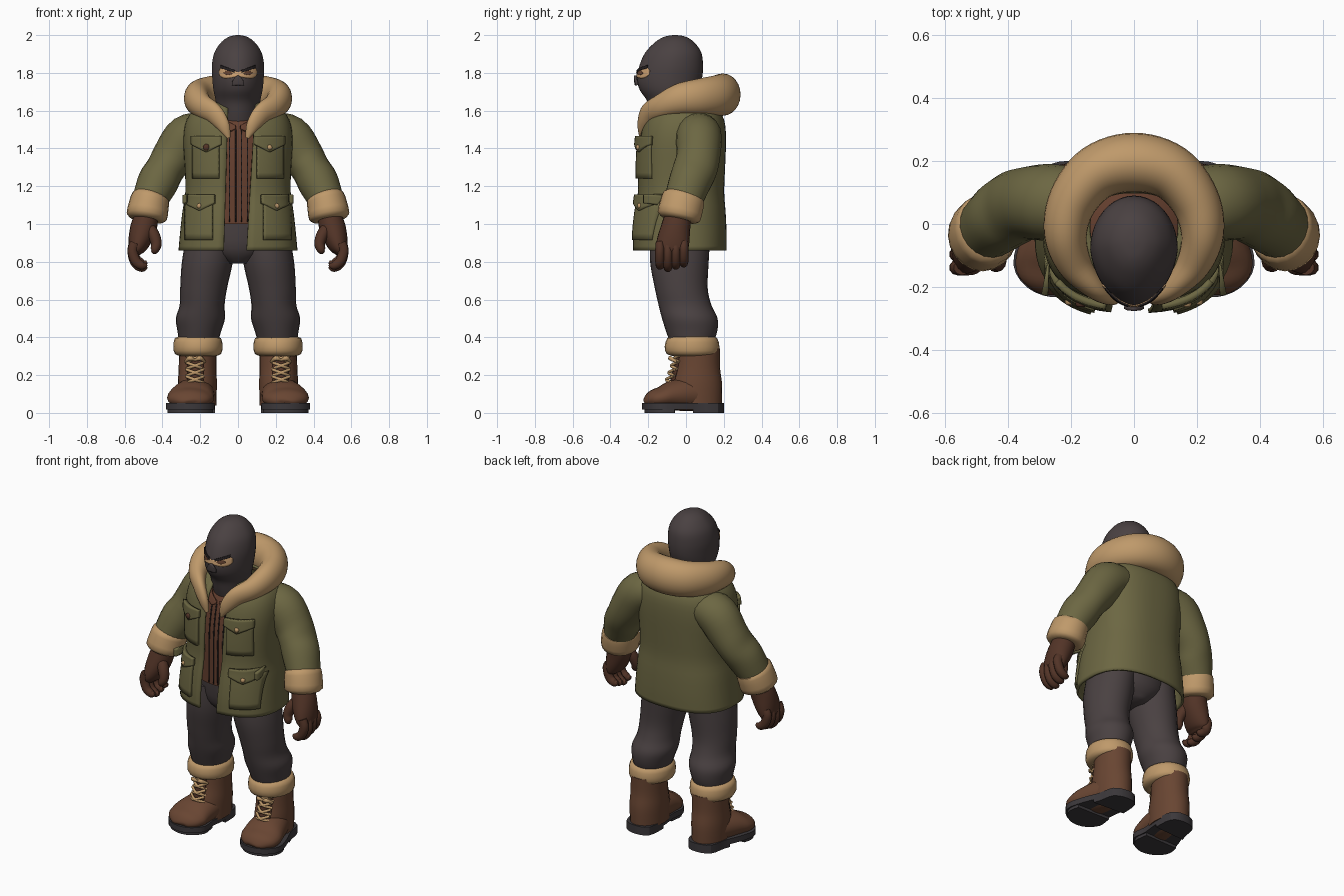
import bpy, bmesh, math
from mathutils import Vector
from mathutils.bvhtree import BVHTree

if "Cube" in bpy.data.objects:
    bpy.data.objects.remove(bpy.data.objects["Cube"])


def material(name, r, g, b):
    m = bpy.data.materials.new(name)
    m.use_nodes = True
    m.diffuse_color = (r, g, b, 1)
    m.node_tree.nodes["Principled BSDF"].inputs["Base Color"].default_value = (r, g, b, 1)
    return m


OLIVE = material("olive cloth", .15, .135, .055)
FUR = material("tan fur", .52, .32, .145)
GLOVE = material("dark brown leather", .085, .034, .02)
BOOT = material("brown leather", .14, .06, .032)
CHARCOAL = material("charcoal knit", .068, .053, .054)
SOLE = material("dark rubber", .045, .04, .044)
SHIRT = material("russet shirt", .13, .05, .028)
SKIN = material("skin", .62, .36, .17)
DARK = material("near black", .018, .014, .015)


def finish(name, bm, mat, angle=50):
    bmesh.ops.recalc_face_normals(bm, faces=bm.faces)
    me = bpy.data.meshes.new(name)
    bm.to_mesh(me)
    me.materials.append(mat)
    me.shade_smooth()
    me.set_sharp_from_angle(angle=math.radians(angle))
    ob = bpy.data.objects.new(name, me)
    bpy.context.scene.collection.objects.link(ob)
    return ob, BVHTree.FromBMesh(bm)


def spline(pts, sub, closed=False):
    """Catmull-Rom interpolation of points of any dimension."""
    n, out = len(pts), []
    for i in range(n if closed else n - 1):
        idx = [(i + k) % n if closed else min(max(i + k, 0), n - 1) for k in (-1, 0, 1, 2)]
        for s in range(sub):
            t = s / sub
            out.append([.5 * (2 * b + (c - a) * t + (2 * a - 5 * b + 4 * c - d) * t * t
                              + (3 * b - a - 3 * c + d) * t ** 3)
                        for a, b, c, d in zip(*[pts[j] for j in idx])])
    return out if closed else out + [list(pts[-1])]


def tube(name, pts, mat, side=1, n=20, flat=False, ref=(1, 0, 0), sub=4, egg=0):
    """Loft ellipses (x, y, z, half width along ref, other half width)."""
    path = spline([(p[0] * side, *p[1:]) for p in pts], sub)
    bm, rings = bmesh.new(), []
    for i, (x, y, z, a, b) in enumerate(path):
        t = Vector(path[min(i + 1, len(path) - 1)][:3]) - Vector(path[max(i - 1, 0)][:3])
        t = Vector((0, 0, 1)) if flat else t.normalized()
        u = Vector(ref)
        u = (u - t * u.dot(t)).normalized()
        v = t.cross(u)
        ring = []
        for k in range(n):
            w = math.tau * k / n
            c, s = math.cos(w), math.sin(w)
            ring.append(bm.verts.new(Vector((x, y, z)) + u * a * c * (1 + egg * min(s, 0)) + v * b * s))
        rings.append(ring)
    for r, q in zip(rings, rings[1:]):
        for k in range(n):
            bm.faces.new((r[k], r[(k + 1) % n], q[(k + 1) % n], q[k]))
    bm.faces.new(rings[0])
    bm.faces.new(rings[-1])
    return finish(name, bm, mat)


def prism(name, outline, z0, z1, mat, side):
    bm = bmesh.new()
    face = bm.faces.new([bm.verts.new((x * side, y, z0)) for x, y in outline])
    ext = bmesh.ops.extrude_face_region(bm, geom=[face])["geom"]
    bmesh.ops.translate(bm, vec=(0, 0, z1 - z0), verts=[e for e in ext if isinstance(e, bmesh.types.BMVert)])
    return finish(name, bm, mat, 30)


def patch(name, tree, x0, x1, low, high, off, thick, mat, nx=12, nz=6):
    """A thin panel laid over the front of a surface; low and high give z from u in 0..1."""
    bm, grid = bmesh.new(), []
    for i in range(nx + 1):
        u = i / nx
        x, col = x0 + (x1 - x0) * u, []
        for j in range(nz + 1):
            z = low(u) + (high(u) - low(u)) * j / nz
            hit = tree.ray_cast(Vector((x, -1, z)), Vector((0, 1, 0)))[0]
            col.append(bm.verts.new((x, (hit.y if hit else -.2) - off, z)))
        grid.append(col)
    for a, b in zip(grid, grid[1:]):
        for j in range(nz):
            bm.faces.new((a[j], b[j], b[j + 1], a[j + 1]))
    ob, _ = finish(name, bm, mat)
    mod = ob.modifiers.new("thickness", "SOLIDIFY")
    mod.thickness, mod.offset = thick, 0


def button(name, tree, x, z, off, r, mat):
    y = tree.ray_cast(Vector((x, -1, z)), Vector((0, 1, 0)))[0].y - off
    tube(name, [(x, y + .01, z, r, r), (x, y, z, r, r), (x, y - .006, z, r * .6, r * .6)], mat, n=12, sub=1)


# Head in a knitted mask, with the eye slot
_, head = tube("masked_head", [
    (0, -.05, 1.5, .11, .11), (0, -.065, 1.58, .112, .12), (0, -.075, 1.65, .118, .13),
    (0, -.088, 1.71, .13, .157), (0, -.087, 1.77, .136, .172), (0, -.078, 1.84, .138, .168),
    (0, -.067, 1.91, .124, .147), (0, -.06, 1.965, .086, .1), (0, -.058, 1.992, .045, .055),
    (0, -.057, 2, .008, .01)], CHARCOAL, n=40, flat=True, egg=.12)
patch("eye_slot", head, -.1, .1,
      lambda u: 1.762 + .02 * (1 - abs(2 * u - 1)) + .03 * abs(2 * u - 1) ** 6,
      lambda u: 1.803 + .04 * abs(2 * u - 1) - .03 * abs(2 * u - 1) ** 8, .003, .004, SKIN, 24)
patch("mask_nose", head, -.03, .03, lambda u: 1.735, lambda u: 1.752 + .034 * math.sin(math.pi * u),
      .01, .014, CHARCOAL)
for s, side in ((1, "left"), (-1, "right")):
    patch(side + "_eye", head, s * .03, s * .075, lambda u: 1.796 - .008 * math.sin(math.pi * u),
          lambda u: 1.8 + .012 * math.sin(math.pi * u), .006, .004, BOOT)
    patch(side + "_brow", head, s * .018, s * .09, lambda u: 1.802 + .022 * u,
          lambda u: 1.815 + .026 * u, .007, .006, DARK)

# Shirt, with stripes, placket and collar points
_, shirt = tube("shirt", [(0, -.03, 1, .24, .195), (0, -.03, 1.3, .23, .195), (0, -.035, 1.48, .19, .165),
                          (0, -.045, 1.56, .11, .12)], SHIRT, n=40, flat=True)
for i, x in enumerate((-.045, -.012, .018, .05)):
    patch("shirt_stripe_%d" % i, shirt, x - .003, x + .003, lambda u: 1.01, lambda u: 1.5, .002, .004, DARK, 1, 12)
for s, side in ((1, "left"), (-1, "right")):
    patch(side + "_shirt_collar", shirt, s * .012, s * .09, lambda u: 1.49 + .04 * abs(u - .35),
          lambda u: 1.52 + .04 * u, .01, .012, SHIRT)

# Open coat: squarish rings that stop at the front edges
levels = spline([(.86, .308, -.275, .208), (.95, .3, -.275, .208), (1.06, .288, -.265, .203),
                 (1.17, .272, -.25, .195), (1.3, .275, -.25, .2), (1.45, .283, -.24, .205),
                 (1.55, .265, -.215, .195), (1.61, .215, -.17, .155), (1.64, .14, -.12, .1)], 3)
bm, rows, P, N = bmesh.new(), [], .8, 56
for z, rx, yf, yb in levels:
    start = -math.acos(((.045 + .06 * (z - .86)) / rx) ** (1 / P))
    end = math.pi + math.acos(((.075 - .03 * (z - .86)) / rx) ** (1 / P))
    row = []
    for k in range(N + 1):
        w = start + (end - start) * k / N
        c, s = math.cos(w), math.sin(w)
        row.append(bm.verts.new((math.copysign(abs(c) ** P, c) * rx, (yf + yb) / 2
                                 + math.copysign(abs(s) ** P, s) * (yb - yf) / 2, z)))
    rows.append(row)
for a, b in zip(rows, rows[1:]):
    for k in range(N):
        bm.faces.new((a[k], a[k + 1], b[k + 1], b[k]))
ob, coat = finish("coat", bm, OLIVE)
mod = ob.modifiers.new("thickness", "SOLIDIFY")
mod.thickness, mod.offset = .014, 0

# Coat pockets with pointed flaps and buttons
for s, side in ((1, "left"), (-1, "right")):
    for part, xa, xb, z0, z1, zt in (("chest", .1, .235, 1.24, 1.4, 1.465), ("hip", .135, .275, .915, 1.09, 1.155)):
        xm = s * (xa + xb) / 2
        patch(f"{side}_{part}_pocket", coat, s * xa, s * xb, lambda u: z0, lambda u: z1 + .03, .014, .022, OLIVE)
        patch(f"{side}_{part}_flap", coat, s * (xa - .012), s * (xb + .008),
              lambda u: z1 + .02 - .04 * (1 - abs(2 * u - 1)), lambda u: zt, .026, .022, OLIVE)
        brown = side == "right" and part == "chest"
        button(f"{side}_{part}_button", coat, xm, z1 + .006, .04, .018 if brown else .014, GLOVE if brown else FUR)

# Fur collar, thick behind and tapering into the lapels
half = [(0, .195, 1.685, .112, .094), (.115, .165, 1.68, .108, .088), (.193, .075, 1.672, .098, .078),
        (.217, -.03, 1.66, .085, .068), (.19, -.125, 1.625, .066, .055), (.128, -.2, 1.585, .055, .036),
        (.078, -.232, 1.52, .036, .024), (.05, -.236, 1.455, .01, .01)]
tube("fur_collar", [(-p[0], *p[1:]) for p in half[:0:-1]] + half, FUR, ref=(0, 0, 1), n=24, sub=6)

# Trouser seat
tube("trouser_seat", [(0, -.03, .79, .06, .1), (0, -.03, .87, .2, .16), (0, -.03, 1.05, .24, .18)],
     CHARCOAL, n=28, flat=True)

sole_line = spline([(.21, .2), (.135, .17), (.122, .05), (.132, -.06), (.125, -.15), (.18, -.215), (.26, -.232),
                    (.34, -.2), (.382, -.13), (.36, -.03), (.32, .07), (.295, .17)], 3, True)

for s, side in ((1, "left"), (-1, "right")):
    # Sleeve, cuff and glove
    tube(side + "_sleeve", [(.17, .06, 1.49, .115, .1), (.265, .068, 1.458, .122, .122), (.34, .065, 1.36, .116, .113),
                            (.385, .048, 1.29, .118, .103), (.425, .02, 1.22, .112, .108), (.475, -.02, 1.11, .1, .09)],
         OLIVE, s, ref=(0, 1, 0))
    tube(side + "_cuff", [(.459, -.01, 1.152, .085, .08), (.462, -.013, 1.142, .112, .1), (.472, -.023, 1.1, .116, .106),
                          (.483, -.038, 1.04, .115, .108), (.486, -.042, 1.022, .085, .08)], FUR, s, ref=(0, 1, 0), sub=2)
    tube(side + "_palm", [(.483, -.04, 1.05, .07, .062), (.5, -.055, .98, .078, .07), (.522, -.068, .91, .086, .06),
                          (.538, -.075, .86, .082, .042), (.54, -.077, .835, .06, .02)], GLOVE, s, ref=(0, 1, 0))
    for i in range(4):
        y, z = -.138 + .042 * i, .012 * abs(i - 1)
        tube(f"{side}_finger_{i}", [(.545, y, .9, .024, .028), (.558, y, .845 + z, .025, .028),
                                    (.54, y, .79 + z, .025, .027), (.505, y, .768 + z, .022, .023),
                                    (.482, y, .775 + z, .008, .008)], GLOVE, s, n=10, ref=(0, 1, 0))
    tube(side + "_thumb", [(.48, -.08, .99, .03, .03), (.448, -.105, .945, .034, .032), (.432, -.12, .895, .03, .028),
                           (.444, -.128, .86, .024, .022), (.456, -.128, .85, .008, .008)], GLOVE, s, n=12, ref=(0, 1, 0))
    # Trouser leg
    tube(side + "_trouser_leg", [(.14, -.03, .95, .13, .16), (.162, -.035, .8, .135, .155), (.182, -.025, .66, .124, .14),
                                 (.19, -.005, .57, .119, .14), (.199, .02, .5, .13, .147), (.205, .03, .43, .115, .135),
                                 (.21, .03, .36, .1, .11)], CHARCOAL, s, n=24, flat=True)
    # Boot with fur top, sole and laces
    tube(side + "_boot_fur", [(.212, .035, .405, .09, .1), (.212, .033, .396, .122, .132), (.212, .032, .35, .13, .145),
                              (.212, .034, .312, .122, .136), (.212, .036, .3, .09, .1)], FUR, s, n=24, flat=True, sub=2)
    _, shaft = tube(side + "_boot_shaft", [(.212, .065, .34, .1, .115), (.214, .06, .24, .1, .12), (.215, .055, .15, .103, .136),
                                           (.215, .05, .04, .1, .14)], BOOT, s, n=24, flat=True)
    tube(side + "_boot_foot", [(.215, .1, .1, .085, .08), (.225, .02, .1, .103, .09), (.242, -.07, .092, .117, .08),
                               (.252, -.13, .078, .124, .062), (.255, -.18, .068, .105, .05), (.257, -.213, .058, .06, .025),
                               (.257, -.22, .055, .02, .008)], BOOT, s, n=24)
    prism(side + "_sole", sole_line, .018, .052, SOLE, s)
    prism(side + "_heel", [p for p in sole_line if p[1] > .03], 0, .03, SOLE, s)
    prism(side + "_tread", [(.254 + (x - .254) * .94, y * .95) for x, y in sole_line if y < -.04], 0, .03, SOLE, s)
    patch(side + "_boot_tongue", shaft, s * .185, s * .268, lambda u: .16, lambda u: .31, .004, .008, GLOVE)
    for i in range(4):
        z = .16 + .037 * i
        y = -.1 + .013 * i
        for d in (-1, 1):
            tube(f"{side}_lace_{i}_{'a' if d < 0 else 'b'}",
                 [(.228 - d * .045, y + .025, z, .008, .008), (.228, y - .004, z + .016, .009, .008),
                  (.228 + d * .045, y + .025, z + .032, .008, .008)], FUR, s, n=8, ref=(0, 0, 1))
    tube(side + "_lace_bow", [(.175, -.05, .27, .006, .006), (.2, -.085, .29, .013, .01), (.228, -.075, .28, .007, .008),
                              (.256, -.085, .29, .013, .01), (.28, -.05, .27, .006, .006)], FUR, s, n=8, ref=(0, 0, 1))
